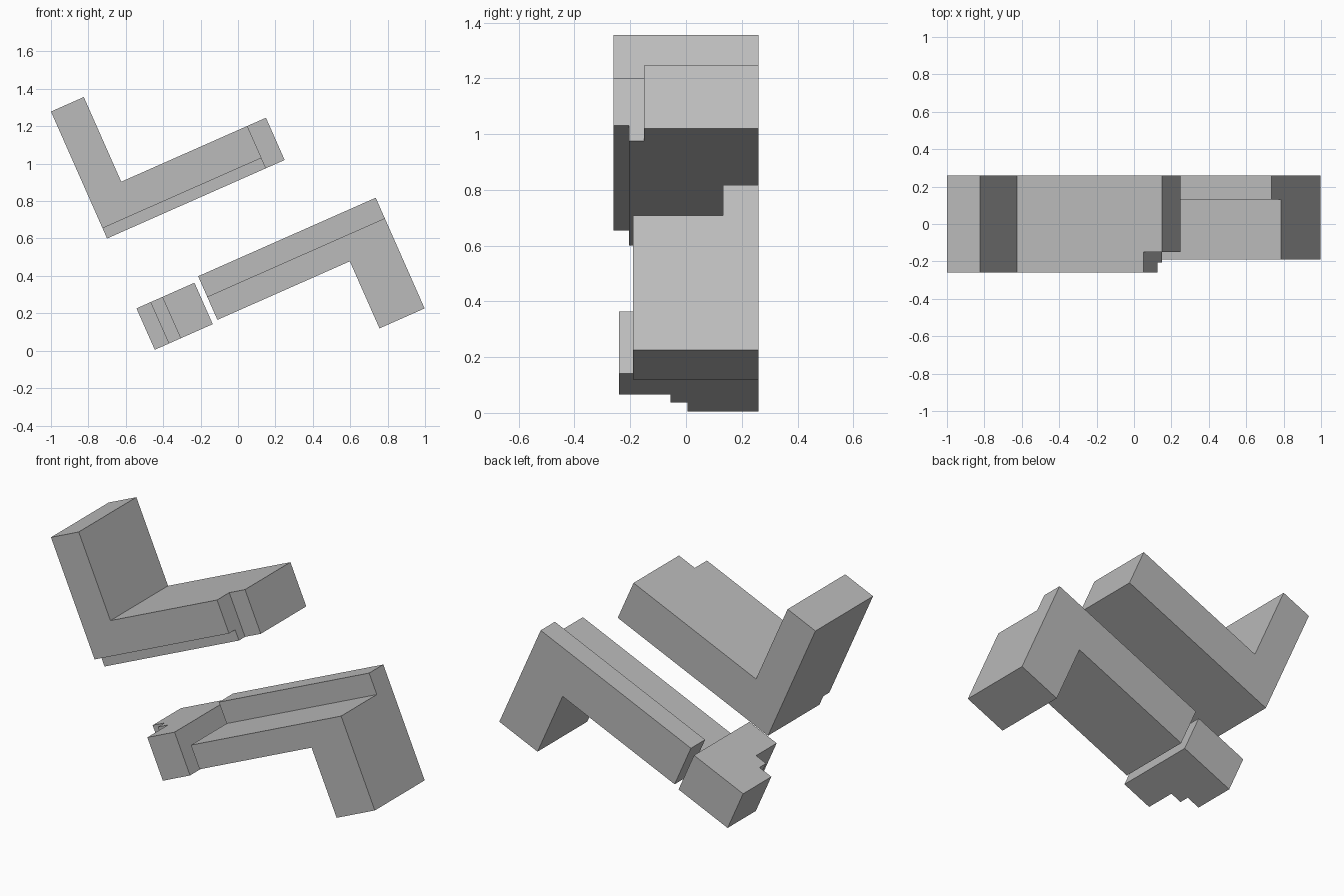
import bpy, bmesh, math
from mathutils import Matrix

cube = bpy.data.objects.get("Cube")
if cube:
    bpy.data.objects.remove(cube, do_unlink=True)

TILT = math.radians(23.85)
BACK = 0.26

grey = bpy.data.materials.new("plain_grey")
grey.use_nodes = True
grey.diffuse_color = (0.5, 0.5, 0.5, 1)
grey.node_tree.nodes["Principled BSDF"].inputs["Base Color"].default_value = (0.5, 0.5, 0.5, 1)


def prism(name, profile, front, back, origin):
    """Extrude an x-z profile from front to back, tilted about its origin."""
    bm = bmesh.new()
    face = bm.faces.new([bm.verts.new((u, front, v)) for u, v in profile])
    moved = bmesh.ops.extrude_face_region(bm, geom=[face])["geom"]
    bmesh.ops.translate(bm, vec=(0, back - front, 0),
                        verts=[g for g in moved if isinstance(g, bmesh.types.BMVert)])
    bmesh.ops.recalc_face_normals(bm, faces=bm.faces)
    mesh = bpy.data.meshes.new(name)
    bm.to_mesh(mesh)
    bm.free()
    mesh.materials.append(grey)
    obj = bpy.data.objects.new(name, mesh)
    bpy.context.scene.collection.objects.link(obj)
    obj.matrix_world = (Matrix.Translation((origin[0], 0, origin[1]))
                        @ Matrix.Rotation(-TILT, 4, "Y"))
    return obj


def rect(u0, u1, v0, v1):
    return [(u0, v0), (u1, v0), (u1, v1), (u0, v1)]


def cut_front(obj, area, depth, origin):
    """Cut an area of the front face back to the given depth."""
    cutter = prism("cutter", rect(*area), -1, depth, origin)
    cutter.hide_render = True
    mod = obj.modifiers.new("front_cut", "BOOLEAN")
    mod.operation = "DIFFERENCE"
    mod.solver = "EXACT"
    mod.object = cutter
    bpy.context.view_layer.objects.active = obj
    bpy.ops.object.modifier_apply(modifier=mod.name)
    bpy.data.objects.remove(cutter, do_unlink=True)


# Upper L-shaped block: recessed lower strip and stepped-back end
pos = (-0.70, 0.60)
upper = prism("upper_bracket", [(0, 0), (1.038, 0), (1.038, 0.247), (0.192, 0.247),
                                (0.192, 0.742), (0, 0.742)], -0.26, BACK, pos)
cut_front(upper, (-1, 2, -1, 0.06), -0.205, pos)
cut_front(upper, (0.929, 2, -1, 2), -0.15, pos)

# Lower L-shaped block: leg hanging down, deep ledge along the top
pos = (-0.11, 0.165)
lower = prism("lower_bracket", [(0, 0), (0.774, 0), (0.774, -0.392), (1.038, -0.392),
                                (1.038, 0.255), (0, 0.255)], -0.19, BACK, pos)
cut_front(lower, (-1, 2, 0.135, 1), 0.132, pos)

# Small end block: two steps at its outer end
pos = (-0.445, 0.005)
small = prism("end_block", rect(0, 0.339, 0, 0.242), -0.24, BACK, pos)
cut_front(small, (-1, 0.151, -1, 1), -0.055, pos)
cut_front(small, (-1, 0.082, -1, 1), 0.005, pos)
